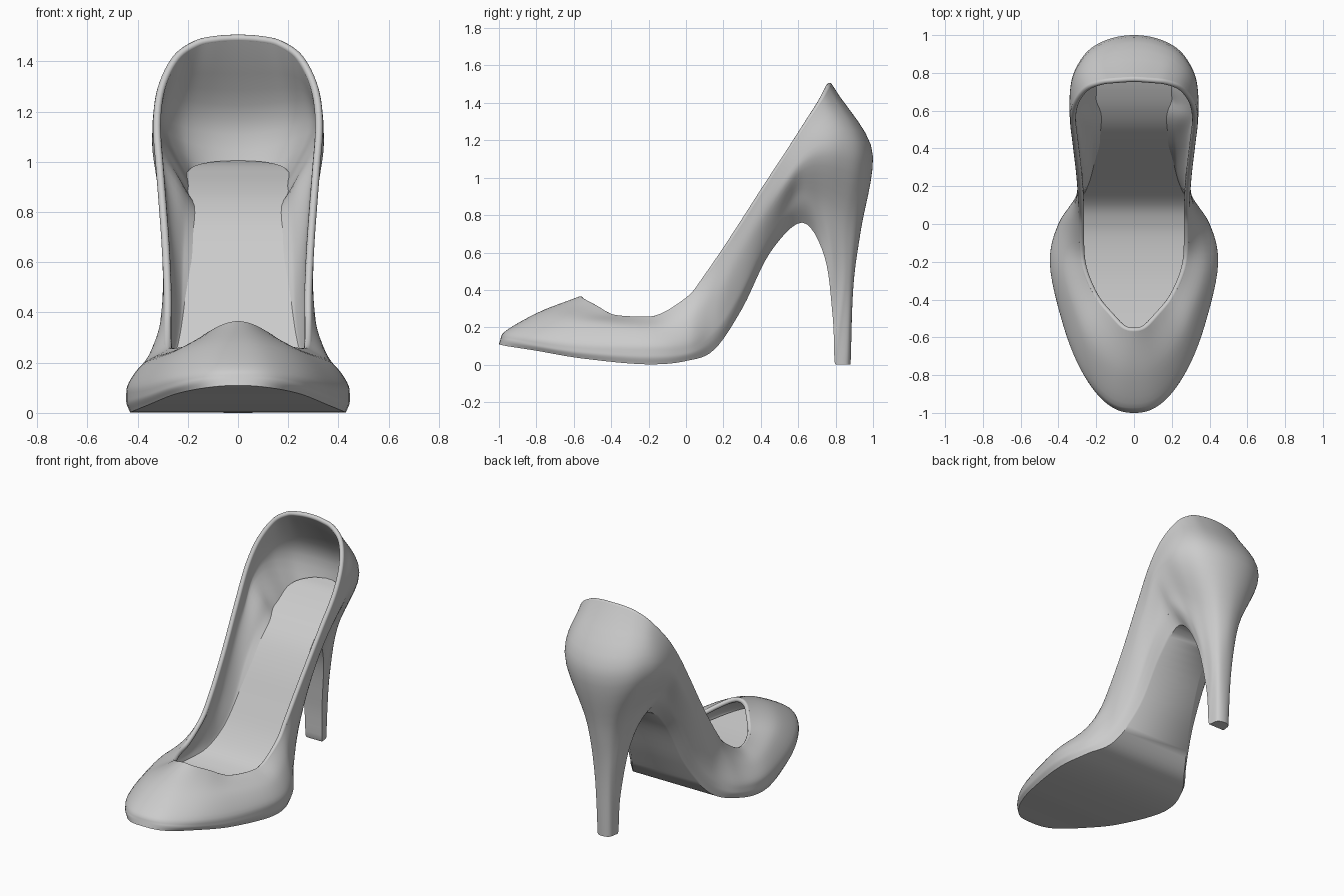
import bpy, bmesh, math
from mathutils import Vector

if "Cube" in bpy.data.objects:
    bpy.data.objects.remove(bpy.data.objects["Cube"])

STEP_U, STEP_V, WALL = 6, 6, 0.03


def spline(pts, steps, closed=False):
    """Overshoot-free cubic through the given points."""
    pts = [Vector(p) for p in pts]
    n = len(pts)

    def at(i):
        if closed:
            return pts[i % n]
        if i < 0:
            return pts[0] * 2 - pts[1]
        if i >= n:
            return pts[-1] * 2 - pts[-2]
        return pts[i]

    def slope(i):
        a, b = at(i) - at(i - 1), at(i + 1) - at(i)
        out = []
        for p, q in zip(a, b):
            lim = 2.5 * min(abs(p), abs(q))
            out.append(0 if p * q <= 0 else max(-lim, min(lim, (p + q) / 2)))
        return Vector(out)

    res = []
    for i in range(n if closed else n - 1):
        p, q, m, k = at(i), at(i + 1), slope(i), slope(i + 1)
        for s in range(steps):
            t = s / steps
            res.append(p * (2*t**3 - 3*t**2 + 1) + m * (t**3 - 2*t**2 + t)
                       + q * (3*t**2 - 2*t**3) + k * (t**3 - t**2))
    if not closed:
        res.append(pts[-1])
    return res


def finish(bm, name, angle=40, thickness=0):
    me = bpy.data.meshes.new(name)
    bm.to_mesh(me)
    bm.free()
    ob = bpy.data.objects.new(name, me)
    bpy.context.collection.objects.link(ob)
    bpy.ops.object.select_all(action='DESELECT')
    bpy.context.view_layer.objects.active = ob
    ob.select_set(True)
    if thickness:
        mod = ob.modifiers.new("wall", 'SOLIDIFY')
        mod.thickness, mod.offset = thickness, -1
        bpy.ops.object.modifier_apply(modifier=mod.name)
    bpy.ops.object.shade_smooth_by_angle(angle=math.radians(angle))
    return ob


# Guide curves, toe centre -> side -> heel back (matching stations)
sole_edge = [(0, -1, .11), (.13, -.96, .10), (.25, -.8, .075), (.355, -.55, .033),
             (.43, -.2, .002), (.385, 0, .02), (.285, .15, .08), (.2, .3, .30),
             (.165, .45, .60), (.15, .62, .76), (.11, .74, .58), (.068, .785, .25),
             (.058, .80, 0), (.045, .862, 0), (0, .88, 0)]
low = [(0, -.985, .16), (.13, -.95, .155), (.265, -.8, .13), (.37, -.55, .1),
       (.445, -.2, .09), (.40, 0, .1), (.31, .14, .2), (.26, .29, .41),
       (.25, .46, .72), (.26, .61, .92), (.215, .72, .88), (.165, .8, .8),
       (.125, .865, .75), (.075, .915, .72), (0, .935, .72)]
high = [(0, -.8, .275), (.1, -.775, .27), (.21, -.67, .25), (.30, -.5, .22),
        (.385, -.2, .19), (.355, 0, .23), (.31, .12, .34), (.295, .28, .57),
        (.315, .45, .86), (.342, .6, 1.07), (.337, .72, 1.15), (.31, .82, 1.16),
        (.24, .92, 1.14), (.13, .98, 1.12), (0, 1.0, 1.11)]
topline = [(0, -.57, .365), (.06, -.555, .352), (.125, -.49, .318), (.21, -.38, .265),
           (.28, -.2, .255), (.293, 0, .35), (.295, .11, .475), (.305, .26, .69),
           (.325, .43, .955), (.338, .55, 1.14), (.32, .65, 1.295), (.26, .73, 1.415),
           (.175, .765, 1.475), (.09, .775, 1.495), (0, .78, 1.5)]
# Between sole edge and low: halfway at the front, stem shape at the heel
stem = [tuple((Vector(a) + Vector(b)) / 2 + Vector((.008 if 0 < a[0] else 0, 0, 0)))
        for a, b in zip(sole_edge, low)][:10]
stem += [(.15, .74, .71), (.092, .80, .47), (.075, .85, .42), (.05, .885, .42), (0, .895, .42)]


def loop(c):
    """Close a half curve with its mirror image."""
    return spline(c + [(-x, y, z) for x, y, z in c[-2:0:-1]], STEP_U, True)


# Upper, sole and stiletto heel as one lofted shell
loops = [loop(c) for c in (sole_edge, stem, low, high, topline)]
n = len(loops[0])
bm = bmesh.new()
cols = [[bm.verts.new(p) for p in spline([lp[i] for lp in loops], STEP_V)] for i in range(n)]
rows = len(cols[0])
for i in range(n):
    a, b = cols[i], cols[(i + 1) % n]
    for j in range(rows - 1):
        bm.faces.new((a[j], b[j], b[j + 1], a[j + 1]))
bottom = []
for i in range(n // 2):
    ring = [cols[i][0], cols[i + 1][0], cols[-i - 1][0], cols[-i % n][0]]
    bottom.append(bm.faces.new(list(dict.fromkeys(ring))))
bmesh.ops.recalc_face_normals(bm, faces=bm.faces)
bm.normal_update()
if bottom[4 * STEP_U].normal.z > 0:
    bmesh.ops.reverse_faces(bm, faces=bm.faces)
    bm.normal_update()
rim = [c[-1].co - c[-1].normal * WALL / 2 for c in cols]
finish(bm, "shoe_shell", thickness=WALL)

# Rounded bead along the opening
bm = bmesh.new()
SIDES = 10
rings = []
for i, p in enumerate(rim):
    t = (rim[(i + 1) % n] - rim[i - 1]).normalized()
    u = t.cross(Vector((0, -.6, .8))).normalized()
    v = t.cross(u)
    rings.append([bm.verts.new(p + (u * math.cos(a) + v * math.sin(a)) * WALL * .52)
                  for a in (2 * math.pi * k / SIDES for k in range(SIDES))])
for i in range(n):
    a, b = rings[i], rings[(i + 1) % n]
    for k in range(SIDES):
        m = (k + 1) % SIDES
        bm.faces.new((a[k], a[m], b[m], b[k]))
bmesh.ops.recalc_face_normals(bm, faces=bm.faces)
finish(bm, "opening_rim", 80)

# Insole: (half width, y, z)
insole = spline([(.1, -.93, .15), (.21, -.8, .13), (.33, -.55, .085), (.405, -.25, .055),
                 (.40, -.1, .06), (.36, 0, .08), (.30, .1, .13), (.245, .2, .25),
                 (.215, .3, .42), (.2, .4, .60), (.205, .5, .745), (.215, .6, .84),
                 (.222, .7, .905), (.205, .8, .955), (.17, .87, .985), (.1, .93, 1.0),
                 (.02, .955, 1.005)], 5)
bm = bmesh.new()
pairs = [[bm.verts.new((s * p.x, p.y, p.z)) for s in (-1, 1)] for p in insole]
for a, b in zip(pairs, pairs[1:]):
    bm.faces.new((a[0], a[1], b[1], b[0]))
finish(bm, "insole")
